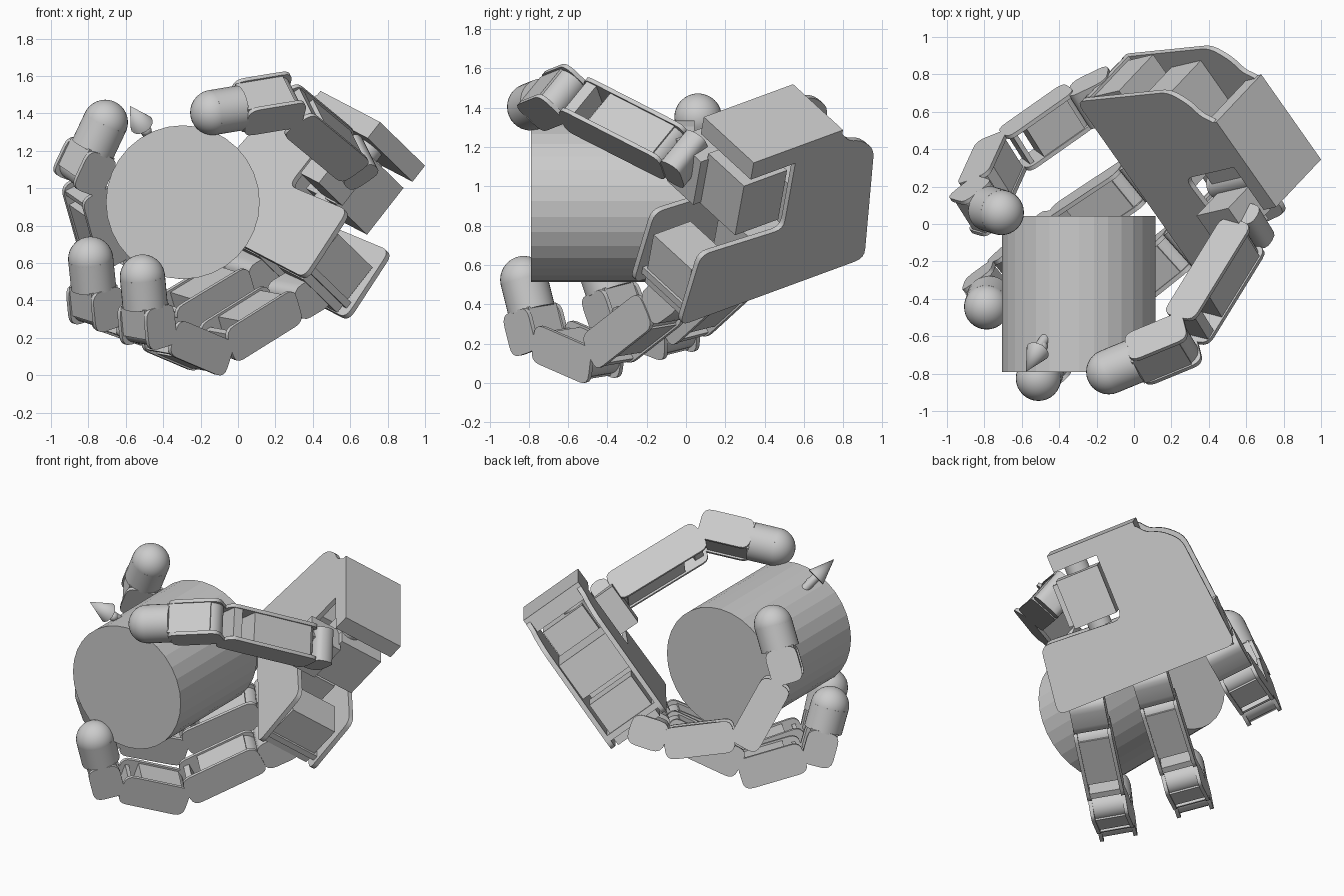
import bpy, bmesh, math
from mathutils import Vector, Matrix

if "Cube" in bpy.data.objects:
    bpy.data.objects.remove(bpy.data.objects["Cube"])

V = Vector


def frame(origin, x, y, z):
    m = Matrix((x, y, z)).transposed().to_4x4()
    m.translation = origin
    return m


def finish(name, bm, smooth=False):
    bmesh.ops.recalc_face_normals(bm, faces=bm.faces)
    me = bpy.data.meshes.new(name)
    bm.to_mesh(me)
    bm.free()
    ob = bpy.data.objects.new(name, me)
    bpy.context.collection.objects.link(ob)
    if smooth:
        bpy.ops.object.select_all(action='DESELECT')
        ob.select_set(True)
        bpy.context.view_layer.objects.active = ob
        bpy.ops.object.shade_smooth_by_angle(angle=math.radians(35))
    return ob


def fillet(pts, r, n=4):
    out = []
    for i, p in enumerate(pts):
        p = V(p)
        a, b = V(pts[i - 1]) - p, V(pts[(i + 1) % len(pts)]) - p
        k = min(r, a.length * .45, b.length * .45)
        a, b = p + a.normalized() * k, p + b.normalized() * k
        for j in range(n + 1):
            t = j / n
            out.append(a * (1 - t) ** 2 + p * 2 * t * (1 - t) + b * t * t)
    return out


def prism(name, pts, z0, z1, m):
    bm = bmesh.new()
    lo = [bm.verts.new(m @ V((p[0], p[1], z0))) for p in pts]
    hi = [bm.verts.new(m @ V((p[0], p[1], z1))) for p in pts]
    bm.faces.new(lo)
    bm.faces.new(hi)
    for i in range(len(pts)):
        j = (i + 1) % len(pts)
        bm.faces.new((lo[i], lo[j], hi[j], hi[i]))
    return finish(name, bm, len(pts) > 12)


def box(name, x, y, z, m):
    return prism(name, [(x[0], y[0]), (x[1], y[0]), (x[1], y[1]), (x[0], y[1])], z[0], z[1], m)


def rod(name, a, b, r1, r2=None, seg=32, smooth=True):
    a, b = V(a), V(b)
    bm = bmesh.new()
    m = Matrix.Translation((a + b) / 2) @ (b - a).to_track_quat('Z', 'Y').to_matrix().to_4x4()
    bmesh.ops.create_cone(bm, cap_ends=True, segments=seg, radius1=r1,
                          radius2=r1 if r2 is None else r2, depth=(b - a).length, matrix=m)
    return finish(name, bm, smooth)


def ball(name, c, r):
    bm = bmesh.new()
    bmesh.ops.create_uvsphere(bm, u_segments=32, v_segments=16, radius=r, matrix=Matrix.Translation(c))
    return finish(name, bm, True)


# hand frame: x across the palm, y towards the fingers, z out of the palm
S = V((-.551, .784, .288)).normalized()
T = V((-.610, -.142, -.782))
T = (T - S * T.dot(S)).normalized()
D = S.cross(T)
H = frame(V((1.0, .345, 1.12)), S, T, D)

# two palm plates with the thumb notch
palm = fillet([(.29, .02), (.58, .02), (.63, .09), (.72, .12), (.82, .21), (.89, .95),
               (-.31, .95), (-.25, .51), (.29, .54)], .06)
prism("palm_back_plate", palm, 0, .03, H)
prism("palm_front_plate", palm, .39, .42, H)
box("wrist_cap", (0, .58), (0, .11), (0, .42), H)
box("palm_electronics", (.36, .76), (.34, .6), (.03, .39), H)

# finger motors between the plates
for i, s in enumerate((-.13, .30, .75)):
    box(f"finger_motor_{i}", (s - .12, s + .12), (.64, .95), (.05, .37), H)
    box(f"finger_motor_flange_{i}", (s - .135, s + .135), (.86, .90), (.03, .39), H)

# thumb base in the notch
box("thumb_motor", (-.01, .27), (.17, .49), (.03, .33), H)
rod("thumb_axle", H @ V((.13, .1, .27)), H @ V((.13, .54, .27)), .075)
box("thumb_bracket", (-.06, .12), (.2, .48), (.32, .54), H)


def link(name, a, b, h, end):
    x = (b - a).normalized()
    h = (h - x * h.dot(x)).normalized()
    m = frame(a, x, h.cross(x), h)
    p0 = -.09
    side = fillet([(p0, -.1), (end, -.1), (end, .1), (p0, .1)], .06)
    for z in (-.118, .095):
        prism(name + "_side_plate", side, z, z + .023, m)
    c1 = end - .002
    if end > .28:
        c1 = end * .68
        box(name + "_back_cover", (end * .84, end - .03), (-.09, .06), (-.095, .095), m)
    box(name + "_motor", (-.03, c1), (-.09, .088), (-.095, .095), m)
    rod(name + "_hinge", a - h * .096, a + h * .096, .085)


def digit(name, root, pts, h):
    # short rounded knuckle, hinged links, rounded fingertip
    x = (pts[0] - root).normalized()
    k = h.cross(x)
    e = (pts[0] - root).length - .08
    prism(name + "_knuckle", fillet([(-.07, -.1), (e, -.1), (e, .095), (-.07, .095)], .07),
          -.112, .112, frame(root, x, k, h))
    for i, (a, b) in enumerate(zip(pts, pts[1:])):
        L = (b - a).length
        link(f"{name}_link_{i}", a, b, h, L - (.15 if i == len(pts) - 2 else .095))
    rod(name + "_tip_barrel", b - (b - a).normalized() * .16, b, .121)
    ball(name + "_tip", b, .121)


# fingers: root across palm, sideways slope, joints as (reach, height over palm)
fingers = {
    "front_finger": (-.13, -.21, [(.22, .35), (.665, .61), (.79, 1.03), (.60, 1.24)]),
    "middle_finger": (.30, -.12, [(.22, .35), (.68, .60), (.82, 1.0), (.64, 1.22)]),
    "back_finger": (.79, .08, [(.21, .37), (.42, .76), (.22, 1.18), (-.05, 1.276)]),
}
for name, (s, k, joints) in fingers.items():
    pts = [H @ V((s + r * k, .95 + r, d)) for r, d in joints]
    digit(name, H @ V((s, .96, .22)), pts, (S - T * k).normalized())

# thumb
pts = [V((.55, -.12, 1.20)), V((.23, -.64, 1.465)), V((-.135, -.79, 1.405))]
h = (pts[1] - pts[0]).cross(pts[2] - pts[1]).normalized()
root = V((.61, .0, 1.15))
x = root - pts[0]
digit("thumb", pts[0] + x - h * x.dot(h), pts, h)

# held can and its small pointer
rod("can", (-.295, -.79, .925), (-.295, .042, .925), .411, seg=32, smooth=False)
rod("pointer_stalk", (-.44, -.56, 1.22), (-.52, -.68, 1.345), .028, seg=12)
ball("pointer_joint", (-.492, -.655, 1.31), .03)
rod("pointer_cone", (-.515, -.68, 1.34), (-.578, -.79, 1.44), .064, 0, seg=24)
